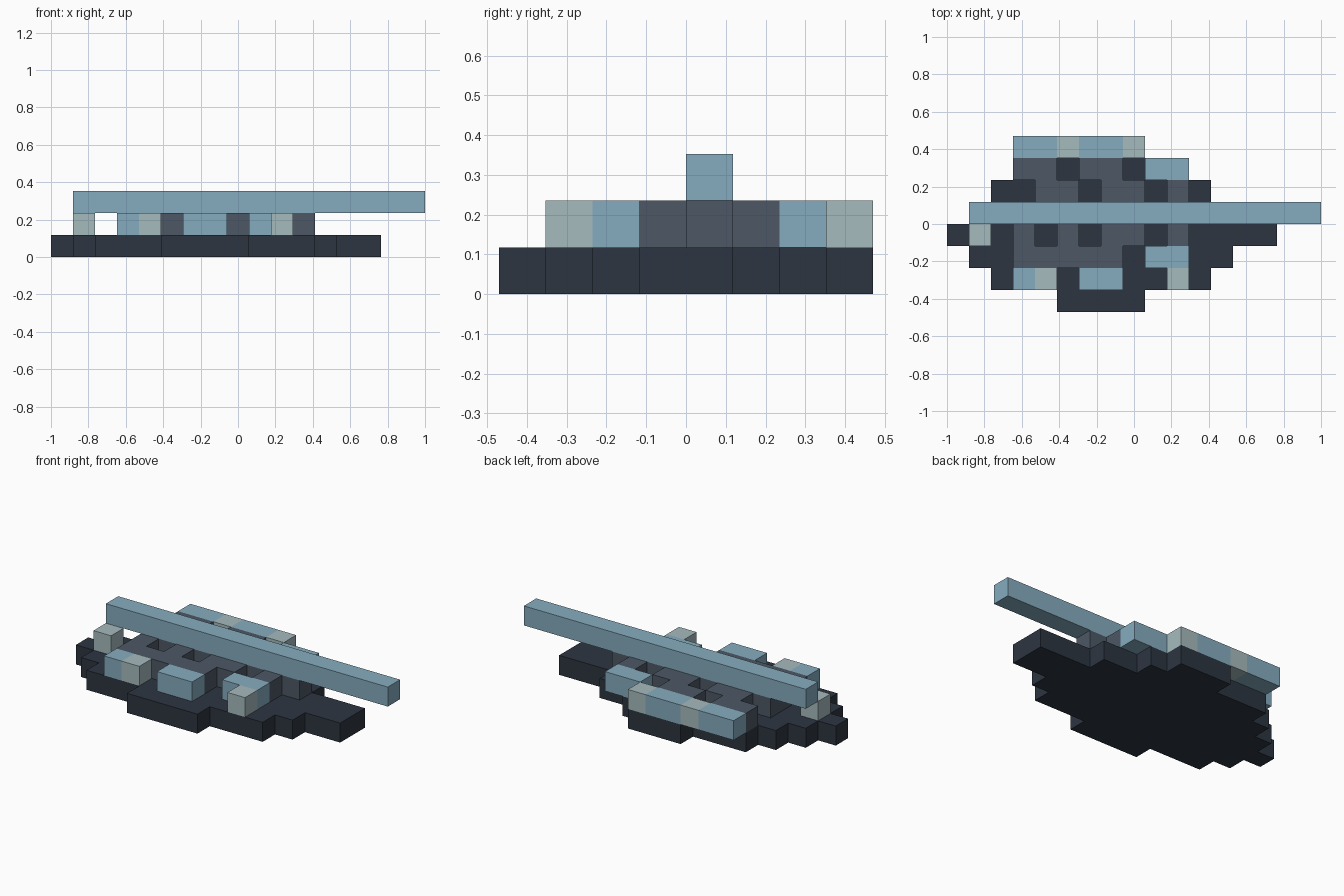
import bpy
import bmesh
import math
from mathutils import Vector

cube = bpy.data.objects.get("Cube")
if cube:
    bpy.data.objects.remove(cube, do_unlink=True)

COLUMNS, ROWS = 17, 8
CELL = 2 / COLUMNS


def make_material(name, rgb):
    mat = bpy.data.materials.new(name)
    mat.use_nodes = True
    colour = (*rgb, 1)
    mat.diffuse_color = colour
    mat.node_tree.nodes["Principled BSDF"].inputs["Base Color"].default_value = colour
    return mat


dark = make_material("dark navy", (0.026, 0.036, 0.053))
slate = make_material("slate grey", (0.074, 0.098, 0.130))
blue = make_material("pale blue", (0.239, 0.413, 0.521))
pale = make_material("pale grey green", (0.381, 0.497, 0.515))

# Block plans, one per layer, listed from the back row to the front row
BASE = [
    "......###",
    "...#######",
    "..##########",
    ".##############",
    "###############",
    ".############",
    "..##########",
    ".....####",
]
MIDDLE = [
    "...BBPBBP",
    "...SS.SS.BB",
    "....SS.SS.S",
    "...SSSSSSSSS",
    ".P.S.S.SS.S",
    "...SSSSS.BB",
    "...BP.BB..P",
    "",
]
TOP = ["", "", "", ".################", "", "", "", ""]

AXES = [Vector((1, 0, 0)), Vector((0, 1, 0)), Vector((0, 0, 1))]


def build_part(name, plan, key, level, mat):
    """Join all cells marked with key into one closed blocky mesh."""
    cells = {(x, ROWS - 1 - r, level)
             for r, row in enumerate(plan)
             for x, mark in enumerate(row) if mark == key}
    origin = Vector((COLUMNS / 2, ROWS / 2, 0))
    bm = bmesh.new()
    for cell in sorted(cells):
        centre = Vector(cell) + Vector((0.5, 0.5, 0.5)) - origin
        for a in range(3):
            for sign in (1, -1):
                n = AXES[a] * sign
                if tuple(int(c) for c in Vector(cell) + n) in cells:
                    continue
                u = AXES[(a + 1) % 3]
                v = n.cross(u)
                corners = [(-1, -1), (1, -1), (1, 1), (-1, 1)]
                bm.faces.new([bm.verts.new((centre + (n + u * i + v * j) / 2) * CELL)
                              for i, j in corners])
    bmesh.ops.remove_doubles(bm, verts=bm.verts[:], dist=CELL / 100)
    # Merge coplanar squares into clean flat faces
    bmesh.ops.dissolve_limit(bm, angle_limit=math.radians(1),
                             verts=bm.verts[:], edges=bm.edges[:])
    mesh = bpy.data.meshes.new(name)
    bm.to_mesh(mesh)
    bm.free()
    mesh.materials.append(mat)
    obj = bpy.data.objects.new(name, mesh)
    bpy.context.collection.objects.link(obj)
    return obj


# Stepped base slab
build_part("base_slab", BASE, "#", 0, dark)

# Middle layer: inner lattice, rim blocks and accent blocks
build_part("inner_lattice", MIDDLE, "S", 1, slate)
build_part("rim_blocks", MIDDLE, "B", 1, blue)
build_part("accent_blocks", MIDDLE, "P", 1, pale)

# Long bar lying across the top
build_part("long_bar", TOP, "#", 2, blue)
